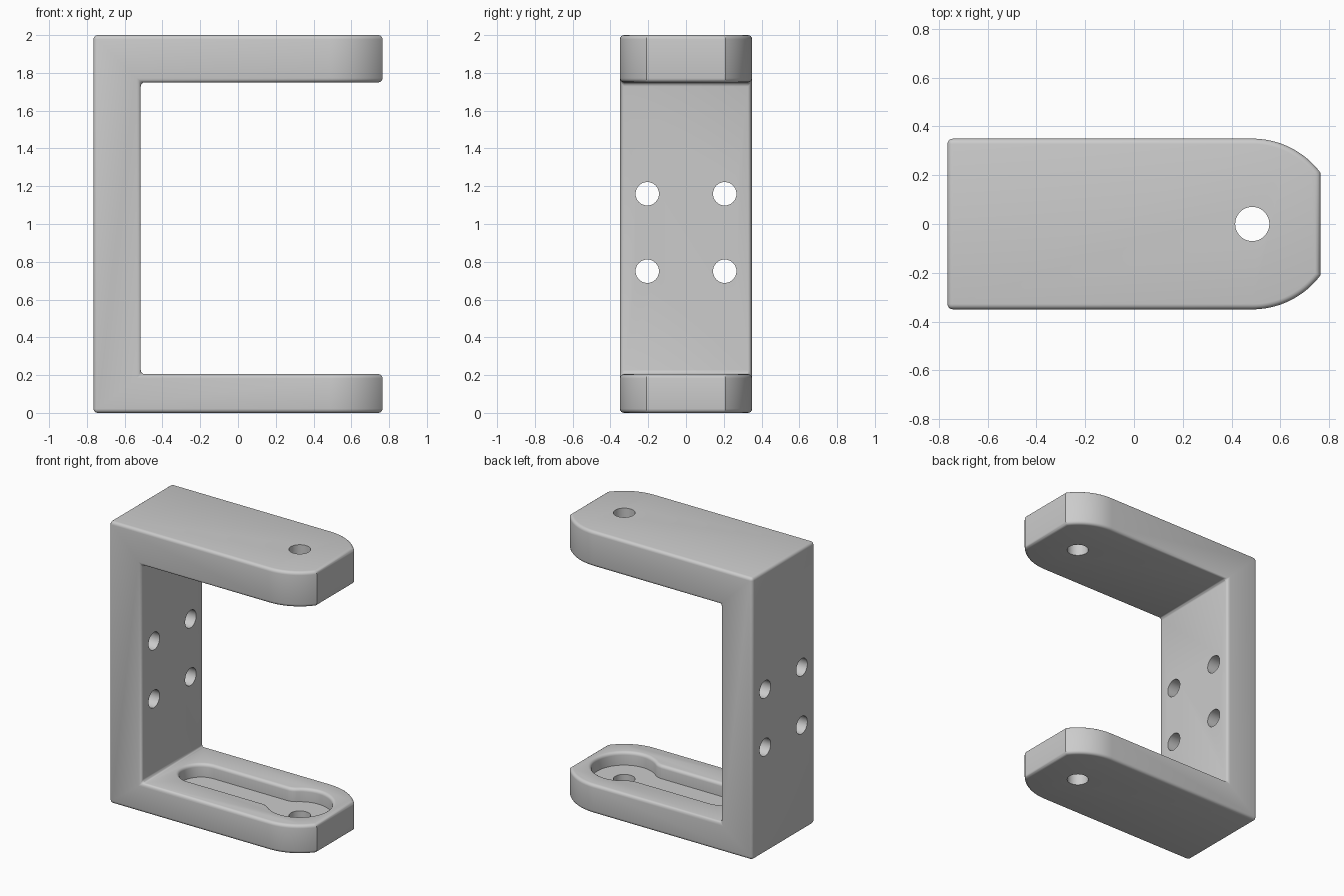
import bpy, bmesh
from math import sin, cos, pi, atan2, sqrt, radians
from mathutils import Matrix

if "Cube" in bpy.data.objects:
    bpy.data.objects.remove(bpy.data.objects["Cube"])

HALF_X, HALF_Y, HEIGHT = 0.765, 0.35, 2.0
INNER_X, ARM_LOW, ARM_HIGH = -0.515, 0.205, 1.75
PIN_X, FLOOR, ROUND = 0.485, 0.112, 0.022

grey = bpy.data.materials.new("plain grey")
grey.use_nodes = True
grey.diffuse_color = (0.6, 0.6, 0.6, 1)
grey.node_tree.nodes["Principled BSDF"].inputs["Base Color"].default_value = (0.6, 0.6, 0.6, 1)


def arc(cx, cy, r, a0, a1, n=20):
    return [(cx + r * cos(a0 + (a1 - a0) * i / n), cy + r * sin(a0 + (a1 - a0) * i / n))
            for i in range(n + 1)]


def prism(name, outline, low, high, turn=Matrix()):
    """Extrude a flat outline along its normal, then turn it."""
    bm = bmesh.new()
    face = bm.faces.new([bm.verts.new((u, v, low)) for u, v in outline])
    top = bmesh.ops.extrude_face_region(bm, geom=[face])["geom"]
    bmesh.ops.translate(bm, vec=(0, 0, high - low),
                        verts=[g for g in top if isinstance(g, bmesh.types.BMVert)])
    bmesh.ops.transform(bm, matrix=turn, verts=bm.verts)
    bmesh.ops.recalc_face_normals(bm, faces=bm.faces)
    mesh = bpy.data.meshes.new(name)
    bm.to_mesh(mesh)
    bm.free()
    mesh.materials.append(grey)
    obj = bpy.data.objects.new(name, mesh)
    bpy.context.collection.objects.link(obj)
    return obj


def apply(obj, mod):
    bpy.context.view_layer.objects.active = obj
    bpy.ops.object.modifier_apply(modifier=mod.name)


def combine(obj, cutter, operation):
    mod = obj.modifiers.new(operation.lower(), 'BOOLEAN')
    mod.operation, mod.solver, mod.object = operation, 'EXACT', cutter
    apply(obj, mod)
    bpy.data.objects.remove(cutter)


# C-shaped side profile, trimmed by the rounded plan of the arms
side = [(-HALF_X, 0), (HALF_X, 0), (HALF_X, ARM_LOW), (INNER_X, ARM_LOW),
        (INNER_X, ARM_HIGH), (HALF_X, ARM_HIGH), (HALF_X, HEIGHT), (-HALF_X, HEIGHT)]
bracket = prism("c_bracket", side, -0.5, 0.5, Matrix.Rotation(pi / 2, 4, 'X'))
tip = atan2(sqrt(HALF_Y ** 2 - (HALF_X - PIN_X) ** 2), HALF_X - PIN_X)
plan = ([(-HALF_X, -HALF_Y)] + arc(PIN_X, 0, HALF_Y, -pi / 2, -tip)
        + arc(PIN_X, 0, HALF_Y, tip, pi / 2) + [(-HALF_X, HALF_Y)])
combine(bracket, prism("plan_cutter", plan, -0.5, 2.5), 'INTERSECT')

# Keyhole pocket in the lower arm: narrow slot blending into a round end
big, small, blend, slot_x = 0.21, 0.14, 0.10, -0.29
neck_y = small + blend
neck_dx = sqrt((big + blend) ** 2 - neck_y ** 2)
join = atan2(neck_y, -neck_dx)
upper = (arc(PIN_X, 0, big, 0, join, 32)
         + arc(PIN_X - neck_dx, neck_y, blend, join - pi, -pi / 2, 10)
         + arc(slot_x, 0, small, pi / 2, pi, 20))
pocket = upper + [(x, -y) for x, y in upper[-2:0:-1]]
combine(bracket, prism("pocket_cutter", pocket, FLOOR, 0.4), 'DIFFERENCE')

# Round all corners except those around the pocket floor
bm = bmesh.new()
bm.from_mesh(bracket.data)
bmesh.ops.remove_doubles(bm, verts=bm.verts, dist=1e-5)
bmesh.ops.dissolve_limit(bm, angle_limit=0.005, verts=bm.verts, edges=bm.edges)
weight = bm.edges.layers.float.new("bevel_weight_edge")
for e in bm.edges:
    on_floor = all(abs(v.co.z - FLOOR) < 1e-3 for v in e.verts)
    if len(e.link_faces) == 2 and e.calc_face_angle(0) > radians(50) and not on_floor:
        e[weight] = 1
bm.to_mesh(bracket.data)
bm.free()
rounding = bracket.modifiers.new("rounding", 'BEVEL')
rounding.limit_method = 'WEIGHT'
rounding.width, rounding.segments = ROUND, 4
rounding.use_clamp_overlap = False
apply(bracket, rounding)

# Pin hole through both arms, four screw holes through the back plate
combine(bracket, prism("pin_cutter", arc(PIN_X, 0, 0.07, 0, 2 * pi, 48)[:-1], -0.5, 2.5),
        'DIFFERENCE')
for y in (-0.205, 0.205):
    for z in (0.75, 1.16):
        place = Matrix.Translation((0, y, z)) @ Matrix.Rotation(pi / 2, 4, 'Y')
        hole = arc(0, 0, 0.062, 0, 2 * pi, 40)[:-1]
        combine(bracket, prism("screw_cutter", hole, -1, -0.3, place), 'DIFFERENCE')

bpy.ops.object.select_all(action='DESELECT')
bracket.select_set(True)
bpy.context.view_layer.objects.active = bracket
bpy.ops.object.shade_smooth_by_angle(angle=radians(30))
